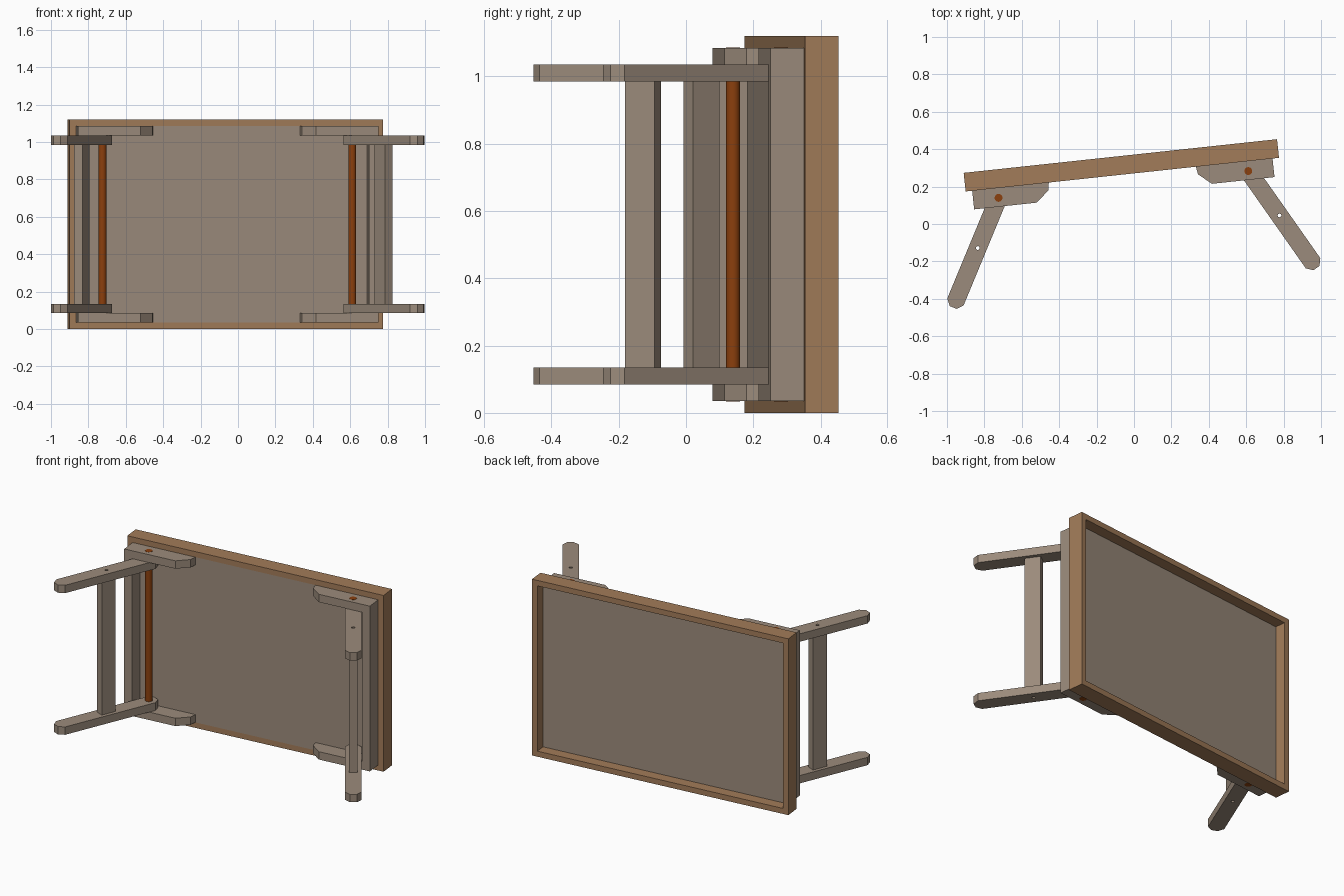
import bpy, bmesh
from math import sin, cos, pi, radians
from mathutils import Vector, Matrix

if "Cube" in bpy.data.objects:
    bpy.data.objects.remove(bpy.data.objects["Cube"])

def material(name, rgb):
    m = bpy.data.materials.new(name)
    m.diffuse_color = (*rgb, 1)
    m.use_nodes = True
    m.node_tree.nodes["Principled BSDF"].inputs["Base Color"].default_value = m.diffuse_color
    return m

GREY_WOOD = material("grey_wood", (0.33, 0.26, 0.20))
FRAME_WOOD = material("frame_wood", (0.36, 0.20, 0.10))
ROD_WOOD = material("rod_wood", (0.26, 0.05, 0.004))

L, D, H, T = 1.685, 0.10, 1.12, 0.035     # tray length, depth, height, rim
ROD_U, ROD_V = 0.171, -0.053
TRAY = Matrix.Translation((-0.90, 0.174, 0)) @ Matrix.Rotation(radians(6.13), 4, 'Z')

def prism(name, pts, z0, z1, frame, mat):
    """Extrude a plan profile from z0 to z1, placed by a frame matrix."""
    bm = bmesh.new()
    low = [bm.verts.new((x, y, z0)) for x, y in pts]
    high = [bm.verts.new((x, y, z1)) for x, y in pts]
    n = len(pts)
    bm.faces.new(low)
    bm.faces.new(high)
    for i in range(n):
        j = (i + 1) % n
        bm.faces.new((low[i], low[j], high[j], high[i]))
    bmesh.ops.recalc_face_normals(bm, faces=bm.faces)
    me = bpy.data.meshes.new(name)
    bm.to_mesh(me)
    bm.free()
    ob = bpy.data.objects.new(name, me)
    bpy.context.collection.objects.link(ob)
    ob.matrix_world = frame
    if mat:
        me.materials.append(mat)
    return ob

def rect(x0, x1, y0, y1):
    return [(x0, y0), (x1, y0), (x1, y1), (x0, y1)]

def circle(x, y, r, n):
    return [(x + r * cos(2 * pi * i / n), y + r * sin(2 * pi * i / n)) for i in range(n)]

def cut(ob, cutter):
    m = ob.modifiers.new("hole", 'BOOLEAN')
    m.operation, m.object, m.solver = 'DIFFERENCE', cutter, 'EXACT'

# Tray: four rim boards around a thin panel that leaves the back recessed
prism("frame_bottom", rect(0, L, 0, D), 0, T, TRAY, FRAME_WOOD)
prism("frame_top", rect(0, L, 0, D), H - T, H, TRAY, FRAME_WOOD)
prism("frame_left", rect(0, T, 0, D), T, H - T, TRAY, FRAME_WOOD)
prism("frame_right", rect(L - T, L, 0, D), T, H - T, TRAY, FRAME_WOOD)
prism("tray_panel", rect(T, L - T, 0, 0.032), T, H - T, TRAY, GREY_WOOD)

BRACKET = [(T, 0), (T, -0.10), (0.371, -0.10), (0.44, -0.042), (0.447, 0)]
LEG = [(-0.0475, 0.015), (-0.02, 0.05), (0.02, 0.05), (0.0475, 0.015),
       (0.0475, -0.602), (0.02, -0.634), (-0.02, -0.634), (-0.0475, -0.602)]

for side, angle in (("left", 67.5), ("right", 125.1)):
    def place(pts):
        return pts if side == "left" else [(L - u, v) for u, v in pts]

    # Brackets, end rail and pivot rod under the tray
    for level, z in (("lower", T), ("upper", H - T - 0.05)):
        prism(f"{side}_{level}_bracket", place(BRACKET), z, z + 0.05, TRAY, GREY_WOOD)
    prism(f"{side}_end_rail", place(rect(T, T + 0.05, -0.10, 0)), T + 0.05, H - T - 0.05, TRAY, GREY_WOOD)
    rod = prism(f"{side}_pivot_rod", circle(*place([(ROD_U, ROD_V)])[0], 0.021, 24),
                T - 0.001, H - T + 0.001, TRAY, ROD_WOOD)
    for p in rod.data.polygons:
        p.use_smooth = len(p.vertices) == 4
    for e in rod.data.edges:
        a, b = (rod.data.vertices[i].co.z for i in e.vertices)
        e.use_edge_sharp = abs(a - b) < 1e-6

    # Folding leg pair with a cross bar, swung about the rod
    pivot = TRAY @ Vector((*place([(ROD_U, ROD_V)])[0], 0))
    swing = Matrix.Translation(pivot) @ Matrix.Rotation(radians(angle - 90), 4, 'Z')
    hole = prism(f"{side}_hole_cutter", circle(0, -0.29, 0.01, 12), 0, H, swing, None)
    hole.hide_render = True
    hole.hide_viewport = True
    hole.display_type = 'WIRE'
    for level, z in (("lower", T + 0.05), ("upper", H - T - 0.10)):
        cut(prism(f"{side}_{level}_leg", LEG, z, z + 0.05, swing, GREY_WOOD), hole)
    cut(prism(f"{side}_leg_cross_bar", rect(-0.025, 0.025, -0.3375, -0.2425),
              T + 0.10, H - T - 0.10, swing, GREY_WOOD), hole)
